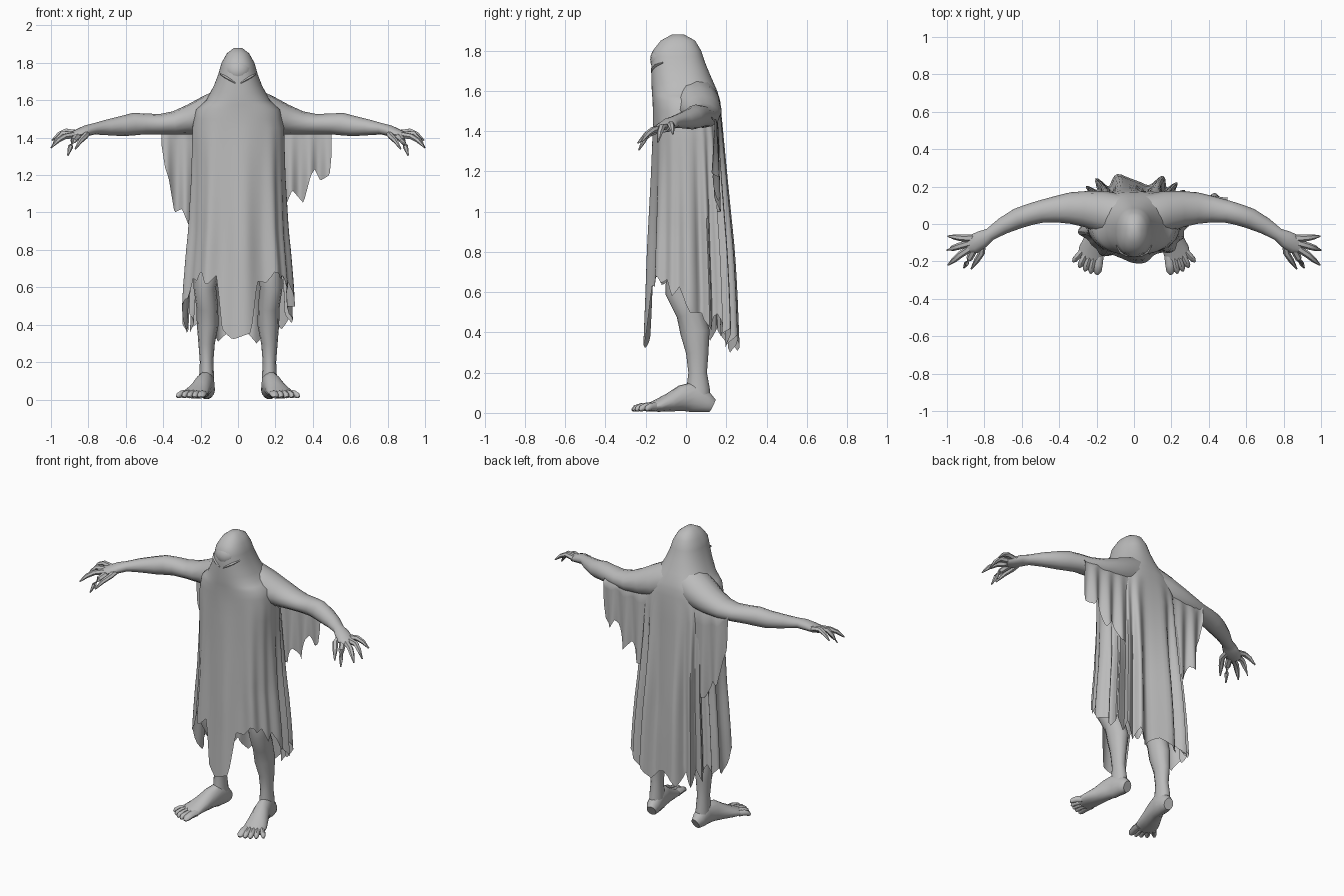
import bpy, bmesh, math
from mathutils import Vector

cube = bpy.data.objects.get("Cube")
if cube:
    bpy.data.objects.remove(cube)

grey = bpy.data.materials.new("shroud grey")
grey.use_nodes = True
colour = (0.5, 0.5, 0.5, 1)
grey.diffuse_color = colour
grey.node_tree.nodes["Principled BSDF"].inputs["Base Color"].default_value = colour


def finish(name, bm, angle=45):
    """Turn a bmesh into a smooth shaded object."""
    bmesh.ops.recalc_face_normals(bm, faces=bm.faces)
    mesh = bpy.data.meshes.new(name)
    bm.to_mesh(mesh)
    bm.free()
    mesh.materials.append(grey)
    ob = bpy.data.objects.new(name, mesh)
    bpy.context.collection.objects.link(ob)
    bpy.ops.object.select_all(action='DESELECT')
    ob.select_set(True)
    bpy.context.view_layer.objects.active = ob
    bpy.ops.object.shade_smooth_by_angle(angle=math.radians(angle))


def skin(bm, rows, closed):
    """Bridge rows of points with quads."""
    grid = [[bm.verts.new(p) for p in row] for row in rows]
    n = len(grid[0])
    for a, b in zip(grid, grid[1:]):
        for i in range(n if closed else n - 1):
            j = (i + 1) % n
            bm.faces.new((a[i], a[j], b[j], b[i]))
    return grid


def limb(bm, path, side, n=12):
    """Tapered tube along (x, y, z, half width, half height) stations."""
    pts = [Vector((p[0] * side, p[1], p[2])) for p in path]
    rows = []
    for k, p in enumerate(path):
        along = (pts[min(k + 1, len(pts) - 1)] - pts[max(k - 1, 0)]).normalized()
        ref = Vector((0, 1, 0)) if abs(along.z) > 0.8 else Vector((0, 0, 1))
        u = along.cross(ref).normalized()
        v = u.cross(along)
        ring = [2 * math.pi * i / n for i in range(n)]
        rows.append([pts[k] + u * p[3] * math.cos(a) + v * p[4] * math.sin(a) for a in ring])
    grid = skin(bm, rows, True)
    bm.faces.new(grid[0])
    bm.faces.new(grid[-1])


def lerp(table, x):
    """Read a row of values from a table sorted by its first column."""
    for a, b in zip(table, table[1:]):
        if x <= b[0]:
            t = max(0, (x - a[0]) / (b[0] - a[0]))
            return [p + (q - p) * t for p, q in zip(a[1:], b[1:])]
    return list(table[-1][1:])


# Shroud: height, half width, front y, back y
body = [(0.3, .295, -.2, .24), (0.6, .28, -.188, .228), (0.9, .255, -.178, .21),
        (1.2, .245, -.168, .192), (1.45, .245, -.163, .178), (1.55, .225, -.166, .17),
        (1.60, .17, -.17, .155), (1.68, .128, -.172, .12), (1.74, .105, -.172, .095),
        (1.80, .088, -.165, .075), (1.85, .06, -.125, .045), (1.88, .022, -.07, -.01)]
# Hem height by angle from the front, positive towards the left
hem = [(-180, .34), (-145, .37), (-120, .42), (-100, .38), (-84, .4), (-72, .56), (-58, .63),
       (-44, .68), (-34, .62), (-22, .66), (-15, .38), (-4, .32), (11, .36), (19, .62),
       (32, .64), (46, .68), (66, .62), (85, .58), (102, .44), (118, .46), (140, .38),
       (165, .34), (180, .34)]
levels = [1.88, 1.865, 1.85, 1.825, 1.8, 1.77, 1.74, 1.71, 1.68, 1.64, 1.6, 1.575, 1.55,
          1.5, 1.45, 1.36, 1.27, 1.18, 1.09, 1.0]


def cloth_point(deg, z):
    a = math.radians(deg)
    w, front, back = lerp(body, z)
    mid = front + (back - front) * 0.5
    rear = (1 - math.cos(a)) / 2
    grow = min(1, max(0, (1.5 - z) / 0.7))
    # Round in front, squarer across the back where it hangs off the arms
    square = 0.88 - 0.28 * rear * min(1, max(0, (1.65 - z) / 0.25))
    ripple = math.sin(18 * a + 1.4 * math.sin(3 * a))
    broad = math.sin(9 * a + 0.8)
    wave = grow * (0.030 * rear * ripple + 0.014 * (1 - rear) * broad)
    s, c = math.sin(a), math.cos(a)
    x = w * math.copysign(abs(s) ** square, s)
    y = mid - (back - front) / 2 * math.copysign(abs(c) ** square, c)
    return Vector((x + wave * s, y - wave * c, z))


bm = bmesh.new()
angles = [-180 + 2.5 * i for i in range(144)]
rows = [[cloth_point(d, z) for d in angles] for z in levels]
for step in range(1, 9):
    row = []
    for d in angles:
        tooth = abs((d / 20) % 1 - 0.5) * 0.16 - 0.04
        bottom = lerp(hem, d)[0] + tooth * min(1, abs(d) / 90)
        row.append(cloth_point(d, 1.0 + (bottom - 1.0) * step / 8))
    rows.append(row)
grid = skin(bm, rows, True)
bm.faces.new(grid[0])
finish("shroud", bm, 60)

# Masked face bulging under the hood
bm = bmesh.new()
bmesh.ops.create_uvsphere(bm, u_segments=20, v_segments=12, radius=1)
for v in bm.verts:
    taper = 1 + 0.25 * min(0, v.co.z)
    v.co = Vector((v.co.x * .078 * taper, v.co.y * .075 - .103, v.co.z * .075 + 1.755))
finish("face", bm)

# Sleeve drapes: outer hem points as (x, height)
drapes = {"left": (1, .50, [(.14, 1.0), (.24, 1.0), (.29, 1.12), (.35, 1.05), (.39, 1.2),
                           (.41, 1.23), (.44, 1.17), (.49, 1.2), (.505, 1.36)]),
          "right": (-1, .41, [(.14, .9), (.25, .9), (.30, 1.02), (.34, 1.0), (.37, 1.18),
                             (.39, 1.24), (.415, 1.4)])}
for name, (side, reach, edge) in drapes.items():
    bm = bmesh.new()
    rows = []
    for r in range(13):
        v = r / 12
        row = []
        for i in range(41):
            x = 0.14 + (reach - 0.14) * i / 40
            low = lerp(edge, x)[0]
            top = 1.545 - 0.15 * (x - 0.1)
            bulge = min(1, v * 6) * 0.032
            fold = .018 * v * math.sin(x * 62) * min(1, (x - .14) / .1)
            y = .125 - .05 * max(0, x - .25) + bulge + fold
            row.append(Vector((x * side, y, top + (low - top) * v)))
        rows.append(row)
    skin(bm, rows, False)
    finish(name + "_sleeve_drape", bm, 60)

# Arm stations, starting from a broad cloth-covered shoulder inside the shroud
arm = [(.0, .035, 1.555, .12, .125), (.09, .045, 1.545, .118, .115), (.17, .065, 1.52, .112, .1),
       (.25, .08, 1.497, .098, .082), (.34, .085, 1.478, .084, .063), (.42, .078, 1.472, .07, .054),
       (.50, .066, 1.474, .06, .056), (.56, .05, 1.472, .057, .06), (.62, .03, 1.462, .055, .054),
       (.70, -.01, 1.455, .045, .042), (.77, -.055, 1.447, .034, .03),
       (.81, -.08, 1.437, .046, .03), (.86, -.108, 1.418, .052, .025), (.89, -.122, 1.41, .036, .018)]
# Finger root, knuckle and tip
fingers = [((.86, -.075, 1.425), (.92, -.075, 1.435), (.995, -.065, 1.385)),
           ((.87, -.1, 1.42), (.94, -.12, 1.42), (1.0, -.14, 1.345)),
           ((.87, -.125, 1.415), (.93, -.165, 1.405), (.995, -.22, 1.35)),
           ((.855, -.135, 1.41), (.88, -.185, 1.385), (.91, -.235, 1.305)),
           ((.81, -.09, 1.428), (.815, -.155, 1.41), (.87, -.24, 1.34))]
leg = [(.15, .0, .85, .075, .08), (.165, -.02, .7, .07, .08), (.178, -.035, .6, .06, .068),
       (.165, .02, .5, .058, .07), (.162, .045, .4, .058, .073), (.168, .056, .3, .044, .056),
       (.168, .058, .2, .036, .046), (.168, .06, .12, .04, .058), (.168, .06, .05, .042, .06)]
foot = [(.16, .13, .035, .03, .036), (.165, .1, .05, .042, .052), (.17, .04, .08, .045, .08),
        (.185, -.02, .072, .05, .066), (.205, -.08, .052, .06, .047), (.225, -.14, .036, .07, .032),
        (.238, -.19, .026, .066, .02)]
# Toe bases and tips, from big to little
toes = [(.187, -.17, .198, -.268, .025), (.215, -.18, .232, -.262, .018), (.24, -.18, .262, -.25, .018),
        (.262, -.17, .292, -.23, .017), (.28, -.15, .325, -.2, .016)]

for side, name in ((1, "left"), (-1, "right")):
    # Arm with a bony clawed hand
    bm = bmesh.new()
    limb(bm, arm, side)
    finish(name + "_arm", bm)
    bm = bmesh.new()
    for root, knuckle, tip in fingers:
        middle = [(k + t) / 2 for k, t in zip(knuckle, tip)]
        middle[2] += 0.008
        limb(bm, [(*root, .02, .018), (*knuckle, .018, .016),
                  (*middle, .015, .013), (*tip, .004, .004)], side, 6)
    finish(name + "_fingers", bm)

    # Bare leg, foot and toes
    bm = bmesh.new()
    limb(bm, leg, side)
    finish(name + "_leg", bm)
    bm = bmesh.new()
    limb(bm, foot, side, 14)
    for v in bm.verts:
        v.co.z = max(v.co.z, 0.004)
    finish(name + "_foot", bm)
    bm = bmesh.new()
    for x, y, tx, ty, r in toes:
        mx, my = (x + tx) / 2, (y + ty) / 2
        limb(bm, [(x, y, .03, r, .022), (mx, my, .03, r, .019),
                  (mx * .3 + tx * .7, my * .3 + ty * .7, .022, r * .9, .016),
                  (tx, ty, .012, r * .4, .007)], side, 8)
    for v in bm.verts:
        v.co.z = max(v.co.z, 0)
    finish(name + "_toes", bm)

    # Slanted eye ridge
    bm = bmesh.new()
    limb(bm, [(.012, -.17, 1.69, .003, .003), (.04, -.168, 1.708, .007, .006),
              (.07, -.15, 1.726, .009, .007), (.095, -.115, 1.74, .003, .003)], side, 8)
    finish(name + "_eye_ridge", bm)
